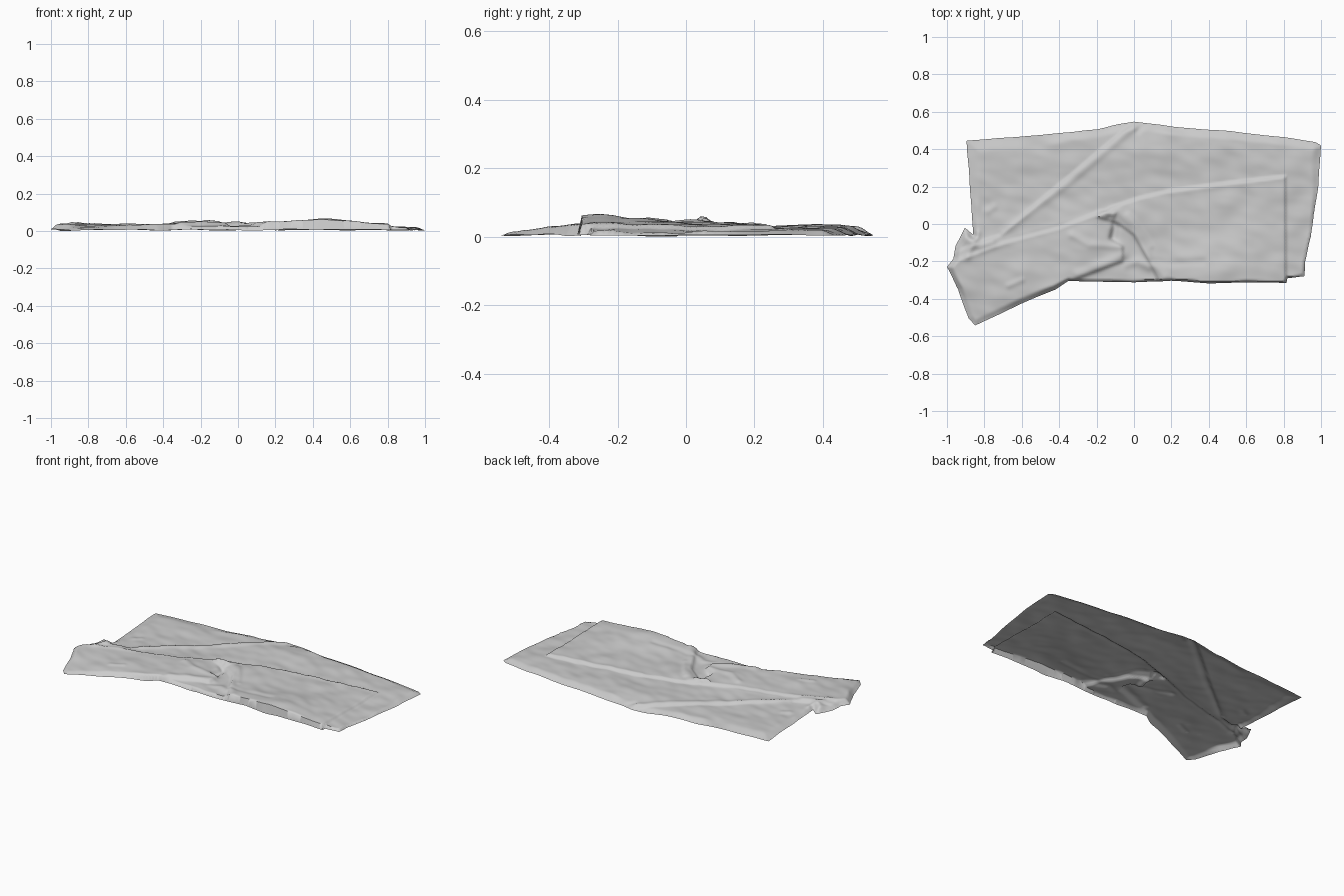
import bpy, math
from mathutils import Vector, noise
from mathutils.geometry import delaunay_2d_cdt, intersect_point_line

if "Cube" in bpy.data.objects:
    bpy.data.objects.remove(bpy.data.objects["Cube"])

STEP = 0.0105


def smooth(t):
    t = max(0.0, min(1.0, t))
    return t * t * (3 - 2 * t)


def seg_dist(p, a, b):
    q, t = intersect_point_line(p, a, b)
    t = max(0.0, min(1.0, t))
    return (p - (a + (b - a) * t)).length, t


def signed_dist(p, poly):
    # positive inside the polygon
    best, inside = 9.0, False
    for i, a in enumerate(poly):
        b = poly[i - 1]
        best = min(best, seg_dist(p, a, b)[0])
        if (a.y > p.y) != (b.y > p.y):
            if p.x < (b.x - a.x) * (p.y - a.y) / (b.y - a.y) + a.x:
                inside = not inside
    return best if inside else -best


def pts(*c):
    return [Vector(v) for v in c]


# overall outline of the crumpled cloth, seen from above
outline = pts((-.895, .445), (-.55, .472), (-.2, .505), (-.1, .53), (0, .547), (.08, .538),
              (.2, .522), (.5, .497), (.8, .465), (.97, .437), (1, .42), (.985, .2),
              (.96, .05), (.945, -.07), (.915, -.2), (.91, -.28), (.82, -.29),
              (.815, -.315), (.6, -.312), (.4, -.318), (.2, -.303), (0, -.312), (-.2, -.308),
              (-.35, -.304), (-.42, -.35), (-.6, -.425), (-.85, -.543), (-.885, -.505),
              (-.94, -.35), (-1, -.23), (-.965, -.185), (-.955, -.12), (-.905, -.02),
              (-.86, -.06), (-.87, .1), (-.882, .27))

# folded layers: outline, lift, edge softness
layers = [
    # body, folded over along the long diagonal
    (pts((.03, .57), (1.1, .57), (1.1, -.4), (-.8, -.6), (-1.1, -.2), (-.72, -.06)), .009, .018),
    # front panel lying on the body
    (pts((-.2, .04), (-.12, .09), (.03, .14), (.2, .18), (.5, .22), (.81, .255),
         (.812, -.36), (.16, -.36), (.08, -.2), (0, -.06), (-.08, .0)), .012, .018),
    # sleeve across the front left
    (pts((-1.05, -.23), (-.7, -.1), (-.4, -.02), (-.17, .07), (-.1, .06), (-.13, -.08),
         (-.06, -.12), (-.06, -.2), (-.13, -.225), (-.36, -.312), (-.85, -.6)), .012, .022),
]

# creases: path, height, width
creases = [
    (pts((.0, .52), (-.35, .22), (-.7, -.04)), .006, .02),
    (pts((-.97, -.2), (-.6, -.06), (-.2, .05)), .003, .02),
    (pts((-.17, .05), (-.08, .07), (.0, -.02), (.08, -.18), (.16, -.28)), .009, .024),
    (pts((-.03, .05), (.04, -.04), (.09, -.12)), .005, .015),
    (pts((-.33, -.06), (-.24, -.11), (-.08, -.12)), .007, .02),
    (pts((-.3, -.27), (-.15, -.21), (-.06, -.17)), .008, .025),
    (pts((-.13, .03), (-.1, -.02), (-.11, -.07)), -.014, .022),
    (pts((-.04, -.22), (.02, -.2), (.08, -.23)), .006, .02),
    (pts((.2, .165), (.5, .205), (.79, .245)), .002, .014),
    (pts((.1, -.2), (.2, -.21), (.37, -.2)), -.005, .02),
    (pts((-.67, -.33), (-.6, -.30)), .005, .015),
    (pts((-.93, -.05), (-.82, -.12), (-.76, -.1)), .010, .025),
    (pts((-.89, -.17), (-.84, -.05)), .009, .02),
    (pts((-.78, .07), (-.75, .09)), .006, .02),
    (pts((.02, .5), (.05, .53)), -.008, .018),
]

# broad swellings: centre x, y, radius x, y, height
swells = [(.45, -.25, .25, .16, .029), (.0, .36, .4, .12, .010), (-.28, -.12, .14, .12, .010),
          (.1, .05, .2, .1, .006), (-.87, -.1, .08, .08, .010), (.95, 0, .14, .5, -.010),
          (-.8, -.5, .25, .14, -.022), (-.85, .35, .25, .2, .006)]


def height(p):
    h = .019
    for poly, lift, soft in layers:
        h += lift * smooth(.5 + signed_dist(p, poly) / soft)
    for path, top, width in creases:
        d = min((seg_dist(p, a, b)[0] for a, b in zip(path, path[1:])))
        if d < width * 3:
            h += top * math.exp(-(d / width) ** 2)
    for x, y, rx, ry, top in swells:
        h += top * math.exp(-((p.x - x) / rx) ** 2 - ((p.y - y) / ry) ** 2)
    # soft wrinkles
    h += .006 * noise.noise((p.x * 5, p.y * 7, .3))
    h += .005 * noise.noise((p.x * 11 + p.y * 5, p.y * 14, 4.1))
    # edges fall to the ground: steep at the front right, gently on the sleeve and at the back
    rim = .012 + .045 * smooth(p.y * 3) + .025 * smooth((-.3 - p.x) * 5)
    d = max(0.0, signed_dist(p, outline))
    low = .008 + .006 * noise.noise((p.x * 6, p.y * 6, 9))
    return low + max(.002, h - low) * smooth(.15 + d / rim)


# fill the outline with an even triangle grid
edge = []
for i, a in enumerate(outline):
    b = outline[(i + 1) % len(outline)]
    n = max(1, round((b - a).length / STEP))
    for k in range(n):
        q = a.lerp(b, k / n)
        w = .003 * noise.noise((q.x * 9, q.y * 9, 2)) if k else 0
        edge.append(q + Vector((w, w)))
inner = []
for j in range(int(1.1 / (STEP * .866)) + 1):
    for i in range(int(2 / STEP) + 1):
        q = Vector((-1 + (i + .5 * (j % 2)) * STEP, -.55 + j * STEP * .866))
        if signed_dist(q, outline) > STEP * .5:
            inner.append(q)
loop = [(i, (i + 1) % len(edge)) for i in range(len(edge))]
flat, _, faces, *_ = delaunay_2d_cdt(edge + inner, loop, [], 1, 1e-6)

zs = [height(v) for v in flat]
floor = min(zs)
mesh = bpy.data.meshes.new("folded_cloth")
mesh.from_pydata([(v.x, v.y, z - floor) for v, z in zip(flat, zs)], [], faces)
cloth = bpy.data.objects.new("folded_cloth", mesh)
bpy.context.collection.objects.link(cloth)
bpy.context.view_layer.objects.active = cloth
cloth.select_set(True)
bpy.ops.object.shade_smooth_by_angle(angle=math.radians(60))
